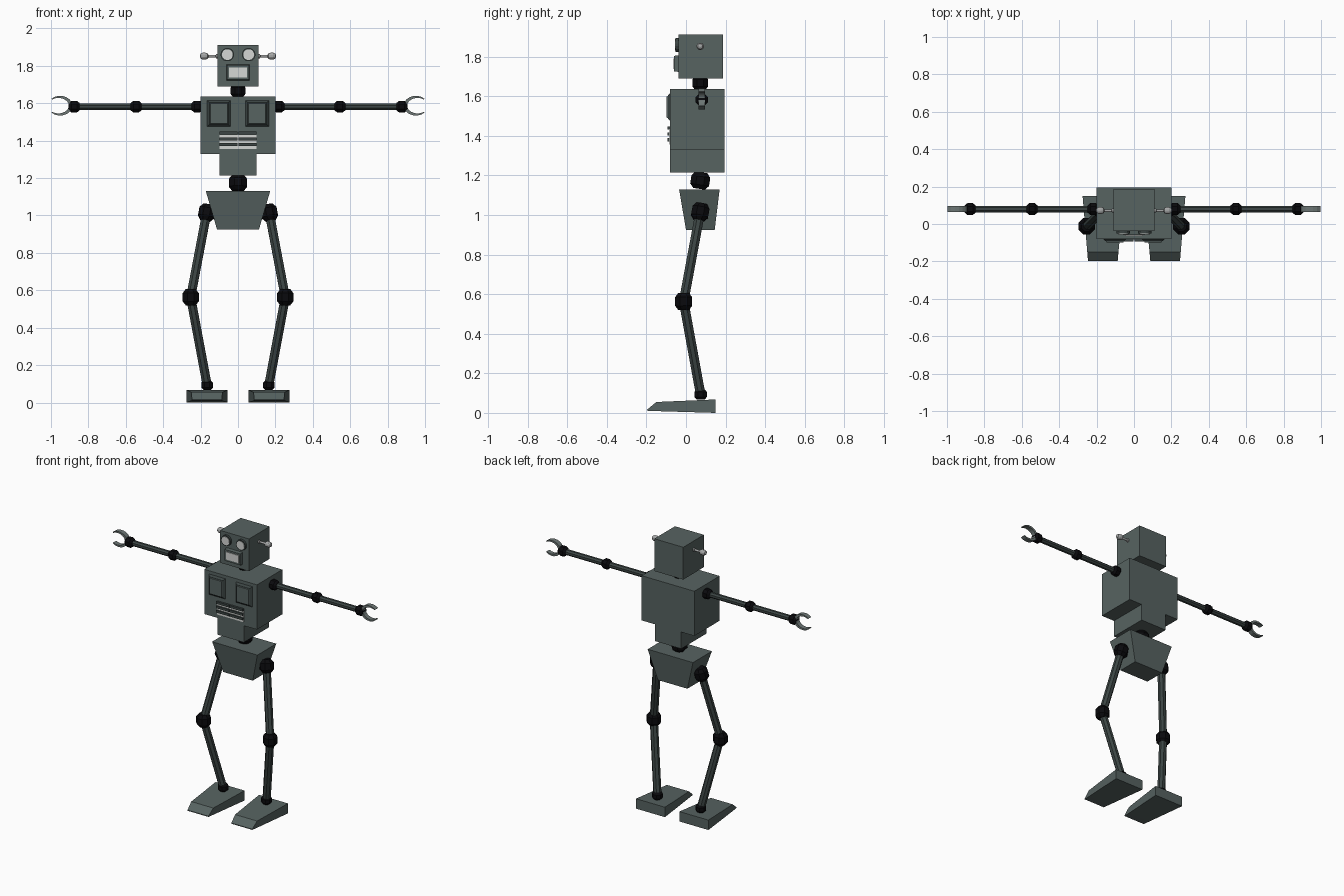
import bpy, bmesh, math
from mathutils import Vector

if "Cube" in bpy.data.objects:
    bpy.data.objects.remove(bpy.data.objects["Cube"])


def material(name, rgb):
    m = bpy.data.materials.new(name)
    m.diffuse_color = (*rgb, 1)
    m.use_nodes = True
    m.node_tree.nodes["Principled BSDF"].inputs["Base Color"].default_value = m.diffuse_color
    return m


STEEL = material("grey green steel", (0.095, 0.125, 0.12))
DARK = material("dark steel", (0.045, 0.06, 0.058))
BLACK = material("black rubber", (0.003, 0.003, 0.004))
LIGHT = material("pale grey", (0.66, 0.68, 0.66))
SILVER = material("silver", (0.38, 0.39, 0.39))
CLAW = material("claw grey", (0.15, 0.18, 0.175))


def finish(name, bm, mat):
    bmesh.ops.recalc_face_normals(bm, faces=bm.faces)
    me = bpy.data.meshes.new(name)
    bm.to_mesh(me)
    bm.free()
    me.materials.append(mat)
    ob = bpy.data.objects.new(name, me)
    bpy.context.collection.objects.link(ob)
    return ob


def loft(name, rings, mat):
    """Skin a list of equal-length vertex loops and cap both ends."""
    bm = bmesh.new()
    loops = [[bm.verts.new(p) for p in r] for r in rings]
    n = len(loops[0])
    for a, b in zip(loops, loops[1:]):
        for i in range(n):
            j = (i + 1) % n
            bm.faces.new((a[i], a[j], b[j], b[i]))
    bm.faces.new(loops[0])
    bm.faces.new(loops[-1])
    return finish(name, bm, mat)


def rect(x0, x1, y0, y1, z):
    return [(x0, y0, z), (x1, y0, z), (x1, y1, z), (x0, y1, z)]


def box(name, x0, x1, y0, y1, z0, z1, mat):
    return loft(name, [rect(x0, x1, y0, y1, z0), rect(x0, x1, y0, y1, z1)], mat)


def plate(name, x0, x1, z0, z1, back, front, bevel, mat):
    """Front-facing plate whose outer face is smaller by the bevel."""
    def ring(b, y):
        return [(x0 + b, y, z0 + b), (x1 - b, y, z0 + b),
                (x1 - b, y, z1 - b), (x0 + b, y, z1 - b)]
    return loft(name, [ring(0, back), ring(bevel, front)], mat)


def lathe(name, origin, axis, profile, mat, n=8):
    """Turned part: profile is (radius, distance along axis)."""
    o, a = Vector(origin), Vector(axis).normalized()
    q = a.to_track_quat('Z', 'Y')
    rings = []
    for r, t in profile:
        rings.append([o + q @ Vector((r * math.cos(2 * math.pi * (i + .5) / n),
                                      r * math.sin(2 * math.pi * (i + .5) / n), t))
                      for i in range(n)])
    return loft(name, rings, mat)


def rod(name, a, b, r, mat, n=8):
    d = Vector(b) - Vector(a)
    return lathe(name, a, d, [(r, 0), (r, d.length)], mat, n)


def joint(name, c, axis, r, h):
    return lathe(name, c, axis, [(r * .62, -h), (r, -h * .5), (r, h * .5), (r * .62, h)], BLACK)


# Head, neck and face
box("head", -.11, .11, -.037, .187, 1.69, 1.912, STEEL)
joint("neck", (0, .072, 1.667), (0, 0, 1), .042, .037)
plate("mouth_frame", -.062, .062, 1.723, 1.807, -.037, -.06, .003, STEEL)
plate("mouth_plate", -.048, .048, 1.738, 1.792, -.059, -.063, .001, LIGHT)

# Torso, abdomen and pelvis
box("chest", -.2, .2, -.08, .195, 1.33, 1.637, STEEL)
box("abdomen", -.1, .1, -.08, .195, 1.215, 1.33, STEEL)
joint("waist", (0, .072, 1.174), (0, .15, 1), .052, .042)
loft("pelvis", [rect(-.112, .112, 0, .145, .925), rect(-.172, .172, -.035, .17, 1.13)], STEEL)

# Chest vent: pale backing with dark slats
plate("vent_backing", -.1, .1, 1.355, 1.43, -.08, -.084, 0, LIGHT)
for i in range(3):
    z = 1.38 + i * .03
    for s in (-1, 1):
        xa, xb = sorted((s * .002, s * .1))
        box("vent_slat", xa, xb, -.094, -.08, z - .008, z + .008, DARK)

for s, side in ((1, "left"), (-1, "right")):
    # Eye rim and lens
    lathe(side + "_eye_rim", (s * .057, -.037, 1.86), (0, -1, 0), [(.036, 0), (.036, .015)], DARK, 16)
    lathe(side + "_eye_lens", (s * .057, -.05, 1.86), (0, -1, 0), [(.029, 0), (.029, .005)], LIGHT, 16)

    # Antenna with rounded tip
    tip = lathe(side + "_antenna", (s * .11, .072, 1.852), (s, 0, 0),
                [(.012, 0), (.012, .008), (.007, .009), (.007, .048), (.015, .052),
                 (.019, .064), (.019, .078), (.013, .09), (.004, .094)], SILVER, 12)

    # Chest panel: bevelled plate with a raised centre
    xa, xb = sorted((s * .04, s * .165))
    plate(side + "_chest_panel", xa, xb, 1.475, 1.615, -.08, -.092, .012, DARK)
    plate(side + "_chest_panel_face", xa + .014, xb - .014, 1.489, 1.601, -.091, -.098, .003, STEEL)

    # Arm
    ay, az = .08, 1.582
    rod(side + "_arm", (s * .19, ay, az), (s * .9, ay, az), .019, DARK)
    for nm, x in (("shoulder", .219), ("elbow", .545), ("wrist", .876)):
        joint(side + "_" + nm, (s * x, ay, az), (1, 0, 0), .034, .029)

    # Claw: open crescent, thinner at its tips
    rings = []
    for i in range(15):
        t = i / 14
        ang = math.radians(45 + 270 * t)
        w = .006 + .012 * math.sin(math.pi * t)
        ca, sa = math.cos(ang), math.sin(ang)
        ring = []
        for rr, y in ((0, -.016), (0, .016), (w, .016), (w, -.016)):
            ring.append((s * (.951 + (.065 - rr) * ca), ay + y, az + .005 + (.053 - rr) * sa))
        rings.append(ring)
    loft(side + "_claw", rings, CLAW)

    # Leg
    hip = Vector((s * .167, .072, 1.015))
    knee = Vector((s * .253, -.012, .563))
    ankle = Vector((s * .165, .074, .093))
    rod(side + "_thigh", hip, knee, .026, DARK)
    rod(side + "_shin", knee, ankle, .026, DARK)
    joint(side + "_hip", hip, hip - knee, .047, .043)
    joint(side + "_knee", knee, hip - ankle, .047, .043)
    joint(side + "_ankle", ankle, (0, 0, 1), .034, .026)

    # Foot: wedge narrowing to a chamfered toe (y, bottom, top, inner x, outer x)
    rings = []
    for y, zb, zt, xi, xo in ((.15, 0, .068, .055, .275), (-.15, .009, .055, .083, .25),
                              (-.197, .011, .016, .087, .246)):
        rings.append([(s * xi, y, zb), (s * xo, y, zb), (s * xo, y, zt), (s * xi, y, zt)])
    loft(side + "_foot", rings, STEEL)
